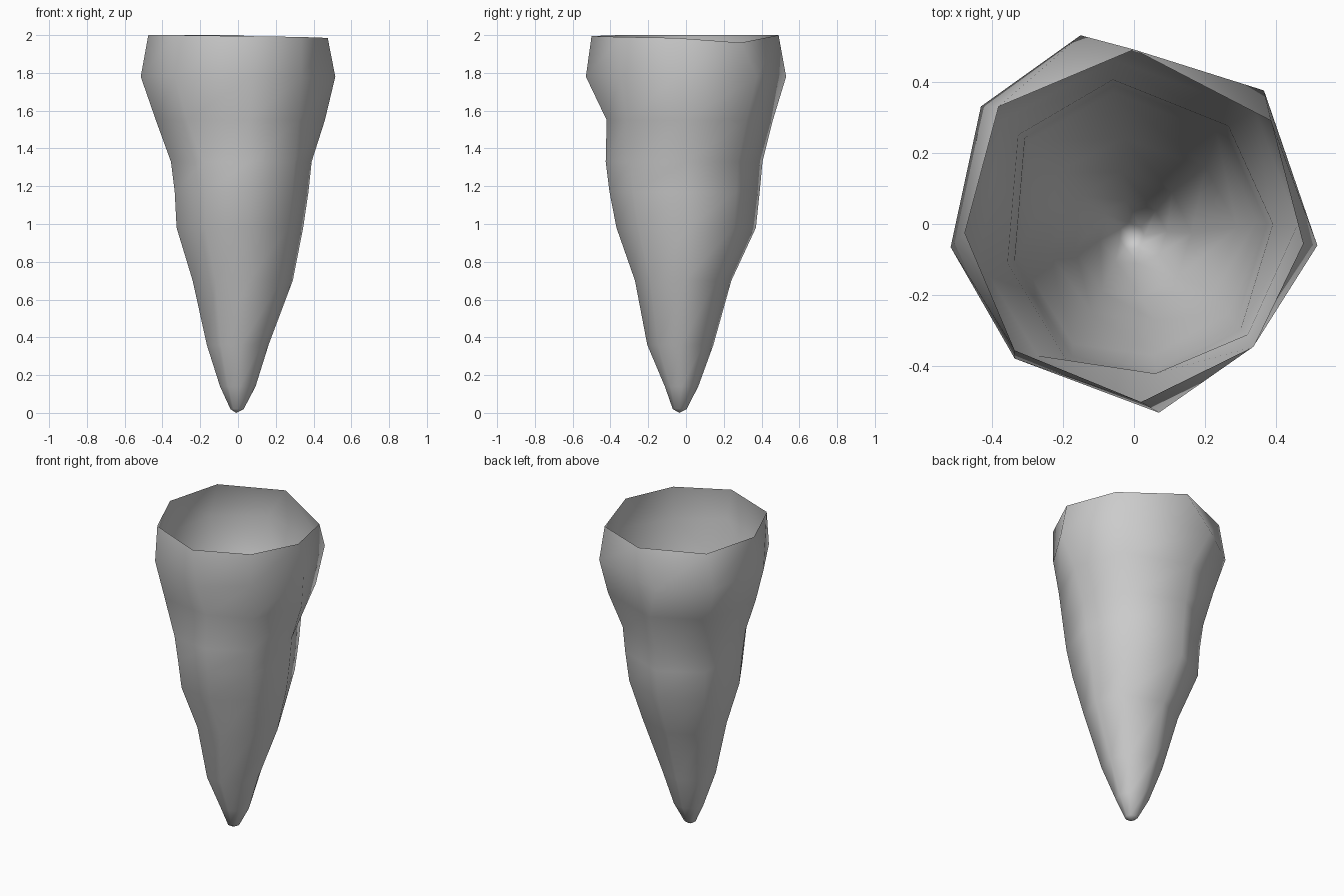
import bpy, bmesh

if "Cube" in bpy.data.objects:
    bpy.data.objects.remove(bpy.data.objects["Cube"])

# Octagonal rings, from the back vertex clockwise seen from above
RIM = [(0, .49), (.385, .29), (.475, -.055), (.335, -.345),
       (.02, -.5), (-.335, -.355), (-.475, -.025), (-.38, .33)]
RIM_Z = [2, 1.96, 1.985, 1.99, 1.995, 2, 2, 2]
BULGE = [(-.15, .53), (.365, .375), (.515, -.06), (.335, -.345),
         (.07, -.53), (-.335, -.378), (-.515, -.065), (-.43, .33)]
NECK = [(-.06, .46), (.34, .32), (.46, 0), (.32, -.31),
        (.06, -.42), (-.27, -.37), (-.435, -.1), (-.37, .29)]
WAIST = [(-.06, .405), (.265, .275), (.39, 0), (.30, -.295),
         (.065, -.425), (-.185, -.39), (-.355, -.11), (-.325, .25)]

# Lower levels: z, x min, x max, y min, y max
LEVELS = [(1.17, -.335, .373, -.405, .39), (.98, -.325, .345, -.368, .37),
          (.70, -.24, .29, -.27, .24), (.36, -.165, .162, -.205, .145),
          (.14, -.095, .093, -.112, .065), (.02, -.04, .03, -.07, .003)]


def fit(shape, x0, x1, y0, y1):
    """Stretch a ring into the given bounds."""
    xs, ys = [p[0] for p in shape], [p[1] for p in shape]
    return [(x0 + (x - min(xs)) / (max(xs) - min(xs)) * (x1 - x0),
             y0 + (y - min(ys)) / (max(ys) - min(ys)) * (y1 - y0)) for x, y in shape]


rings = [[(x, y, z) for (x, y), z in zip(RIM, RIM_Z)]]
for z, shape in ((1.78, BULGE), (1.55, NECK), (1.33, WAIST)):
    rings.append([(x, y, z) for x, y in shape])
for z, *box in LEVELS:
    rings.append([(x, y, z) for x, y in fit(WAIST, *box)])

# Open-topped tapering shell
bm = bmesh.new()
loops = [[bm.verts.new(p) for p in ring] for ring in rings]
for a, b in zip(loops, loops[1:]):
    for i in range(8):
        j = (i + 1) % 8
        bm.faces.new((a[i], a[j], b[j], b[i]))

# Pointed tip
tip = bm.verts.new((-.01, -.035, 0))
last = loops[-1]
for i in range(8):
    bm.faces.new((last[i], last[(i + 1) % 8], tip))

for f in bm.faces:
    f.smooth = True
mesh = bpy.data.meshes.new("spike")
bm.to_mesh(mesh)
bm.free()
bpy.context.collection.objects.link(bpy.data.objects.new("spike", mesh))
